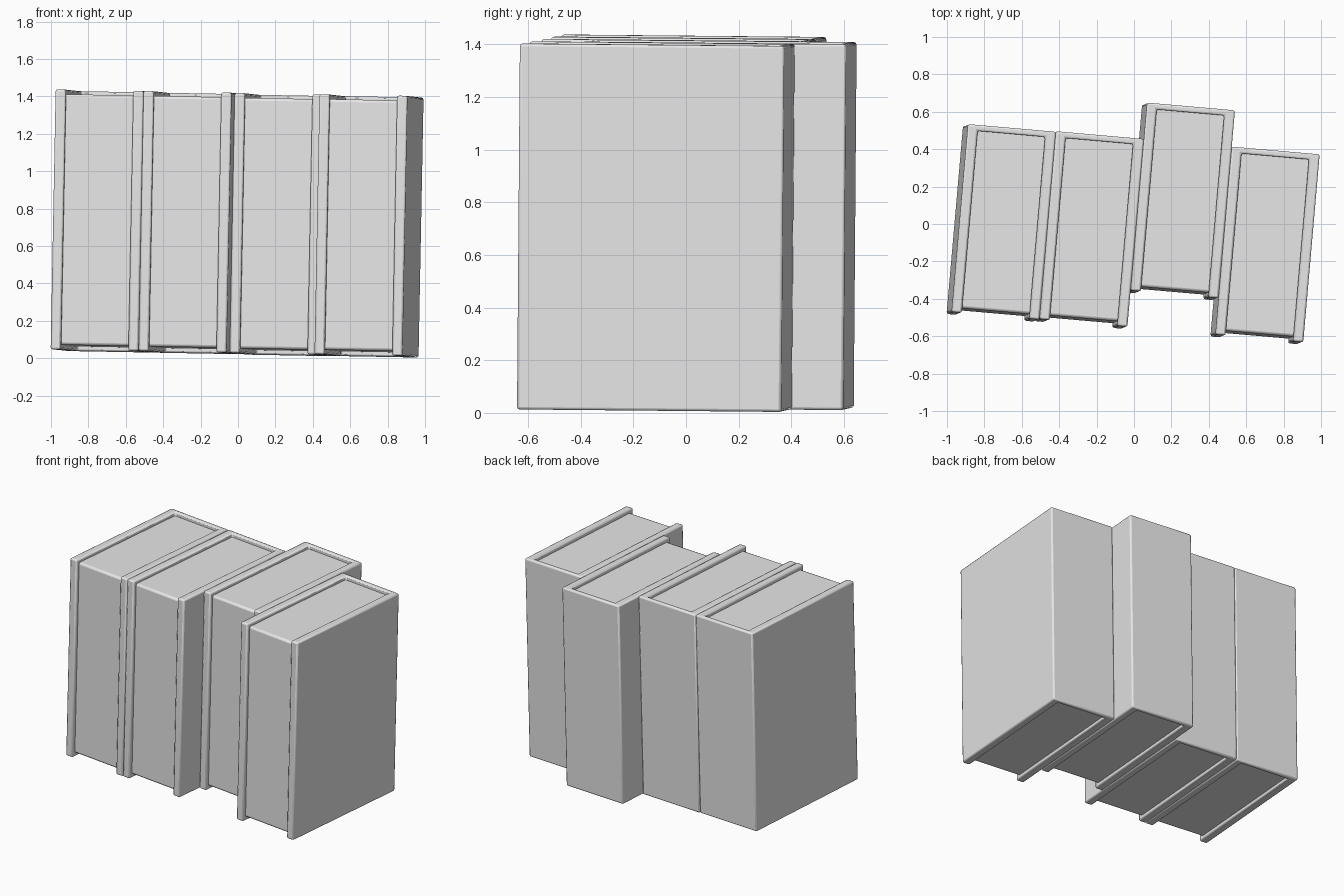
import bpy
import bmesh
from math import radians
from mathutils import Matrix, Vector

cube = bpy.data.objects.get("Cube")
if cube:
    bpy.data.objects.remove(cube, do_unlink=True)

WIDTH, DEPTH, HEIGHT = 0.472, 1.008, 1.39   # one book
BOARD, SPINE = 0.055, 0.032                 # cover thicknesses
INSET = 0.025                               # pages sit back from the cover edges

stone = bpy.data.materials.new("plain_grey")
stone.use_nodes = True
stone.diffuse_color = (0.8, 0.8, 0.8, 1)
stone.node_tree.nodes["Principled BSDF"].inputs["Base Color"].default_value = (0.8, 0.8, 0.8, 1)

# The whole row is turned and leans slightly
LEAN = (Matrix.Translation((0, 0, 0.72))
        @ Matrix.Rotation(radians(-0.45), 4, 'X')
        @ Matrix.Rotation(radians(1.1), 4, 'Y')
        @ Matrix.Rotation(radians(-5), 4, 'Z'))


def prism(name, outline, half_height, bevel):
    """Extrude a plan outline upward, soften its edges and place it in the row."""
    bm = bmesh.new()
    base = bm.faces.new([bm.verts.new((x, y, -half_height)) for x, y in outline])
    top = bmesh.ops.extrude_face_region(bm, geom=[base])
    moved = [v for v in top["geom"] if isinstance(v, bmesh.types.BMVert)]
    bmesh.ops.translate(bm, verts=moved, vec=Vector((0, 0, 2 * half_height)))
    bmesh.ops.recalc_face_normals(bm, faces=bm.faces)
    mesh = bpy.data.meshes.new(name)
    bm.to_mesh(mesh)
    bm.free()
    mesh.materials.append(stone)
    obj = bpy.data.objects.new(name, mesh)
    bpy.context.collection.objects.link(obj)
    obj.matrix_world = LEAN
    mod = obj.modifiers.new("soft_edges", 'BEVEL')
    mod.width = bevel
    mod.segments = 2
    bpy.ops.object.select_all(action='DESELECT')
    obj.select_set(True)
    bpy.context.view_layer.objects.active = obj
    bpy.ops.object.shade_smooth_by_angle(angle=radians(35))
    return obj


def book(index, front):
    left = (index - 2) * WIDTH
    right = left + WIDTH
    back = front + DEPTH
    a, b, c = left + BOARD, right - BOARD, back - SPINE
    # Two boards joined by the spine at the back
    prism(f"book_{index + 1}_cover",
          [(left, front), (a, front), (a, c), (b, c),
           (b, front), (right, front), (right, back), (left, back)],
          HEIGHT / 2, 0.01)
    # Page block, tucked slightly into the cover
    tuck = 0.02
    prism(f"book_{index + 1}_pages",
          [(a - tuck, front + INSET), (b + tuck, front + INSET),
           (b + tuck, c + tuck / 2), (a - tuck, c + tuck / 2)],
          HEIGHT / 2 - INSET, 0.014)


# Four books in a row, the third pushed back
for i, front in enumerate((-0.56, -0.557, -0.362, -0.557)):
    book(i, front)
